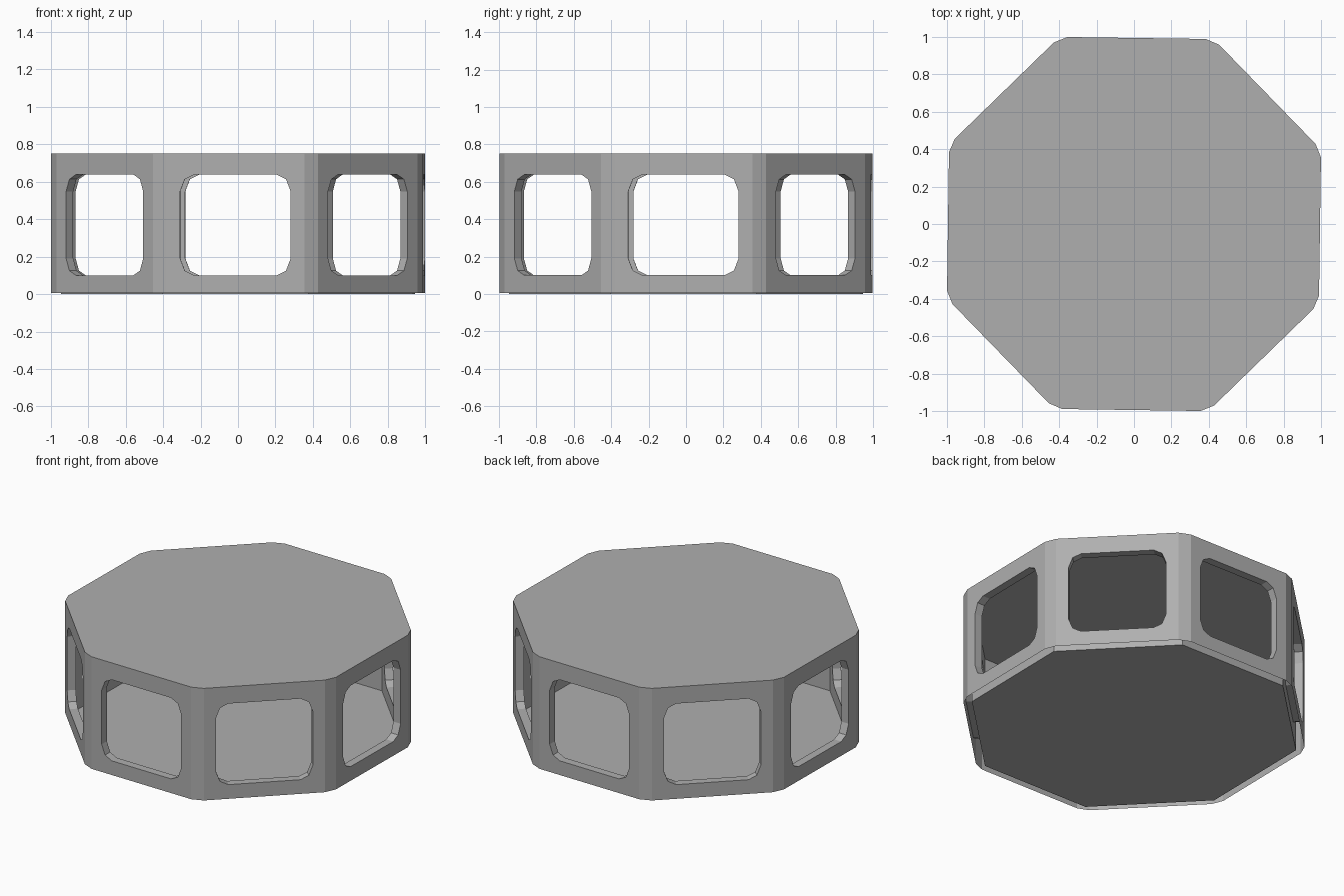
import bpy, bmesh, math
from mathutils import Matrix, Vector

if "Cube" in bpy.data.objects:
    bpy.data.objects.remove(bpy.data.objects["Cube"])

SIDES = 8
TURN = math.radians(-0.8)          # slight twist of the whole model
A_OUT, A_IN = 0.993, 0.94          # outer and inner apothems
CHAMFER = 0.042                    # cut at the outer corners

grey = bpy.data.materials.new("dark_grey")
grey.diffuse_color = (0.43, 0.43, 0.43, 1.0)
grey.use_nodes = True
grey.node_tree.nodes["Principled BSDF"].inputs["Base Color"].default_value = grey.diffuse_color


def window():
    """Window outline (x, z): four corners of three points, counter-clockwise."""
    hw, z0, z1 = 0.295, 0.10, 0.638
    quarter = [(0.0, 0.09), (0.025, 0.025), (0.075, 0.0)]   # inset from corner
    out = []
    for sx, top in ((-1, 0), (1, 0), (1, 1), (-1, 1)):
        pts = [(sx * (hw - dx), z1 - dz if top else z0 + dz) for dx, dz in quarter]
        if (sx > 0) != bool(top):
            pts.reverse()
        out.append(pts)
    return out


def place(pts, apothem, k):
    rot = Matrix.Rotation(TURN + k * math.tau / SIDES, 3, 'Z')
    return [rot @ Vector((x, -apothem, z)) for x, z in pts]


def finish(name, bm, inward=False):
    bmesh.ops.remove_doubles(bm, verts=bm.verts, dist=0.0005)
    if inward:
        bmesh.ops.reverse_faces(bm, faces=bm.faces)
    me = bpy.data.meshes.new(name)
    bm.to_mesh(me)
    bm.free()
    me.materials.append(grey)
    ob = bpy.data.objects.new(name, me)
    bpy.context.collection.objects.link(ob)
    return ob


def face(bm, pts):
    bm.faces.new([bm.verts.new(p) for p in pts])


def shell(name, apothem, cut, z0, z1, caps, inward):
    """Octagonal shell of pierced panels, with optional corner strips and caps."""
    bm = bmesh.new()
    h = apothem * math.tan(math.pi / SIDES) - cut
    rect = [(-h, z0), (h, z0), (h, z1), (-h, z1)]
    win = window()
    rim = []
    for k in range(SIDES):
        for i in range(4):
            j = (i + 1) % 4
            face(bm, place([rect[i], rect[j], win[j][1], win[j][0],
                            win[i][2], win[i][1]], apothem, k))
        a = place(rect, apothem, k)
        b = place(rect, apothem, k + 1)
        rim.append(a[0])
        if cut:
            rim.append(a[1])
            face(bm, [a[1], b[0], b[3], a[2]])
    for z in caps:
        loop = [Vector((p.x, p.y, z)) for p in rim]
        face(bm, loop if z == z1 else loop[::-1])
    return finish(name, bm, inward)


# Outer case: closed on top, open underneath
shell("outer_case", A_OUT, CHAMFER, 0.006, 0.75, [0.75], False)

# Inner room: floor, ceiling and inner wall faces
shell("inner_room", A_IN, 0.0, 0.0, 0.742, [0.0, 0.742], True)

# Window reveals joining the outer and inner walls
bm = bmesh.new()
outline = [p for corner in window() for p in corner]
for k in range(SIDES):
    o, n = place(outline, A_OUT, k), place(outline, A_IN, k)
    for i in range(len(o)):
        j = (i + 1) % len(o)
        face(bm, [o[j], o[i], n[i], n[j]])
finish("window_reveals", bm, inward=True)
